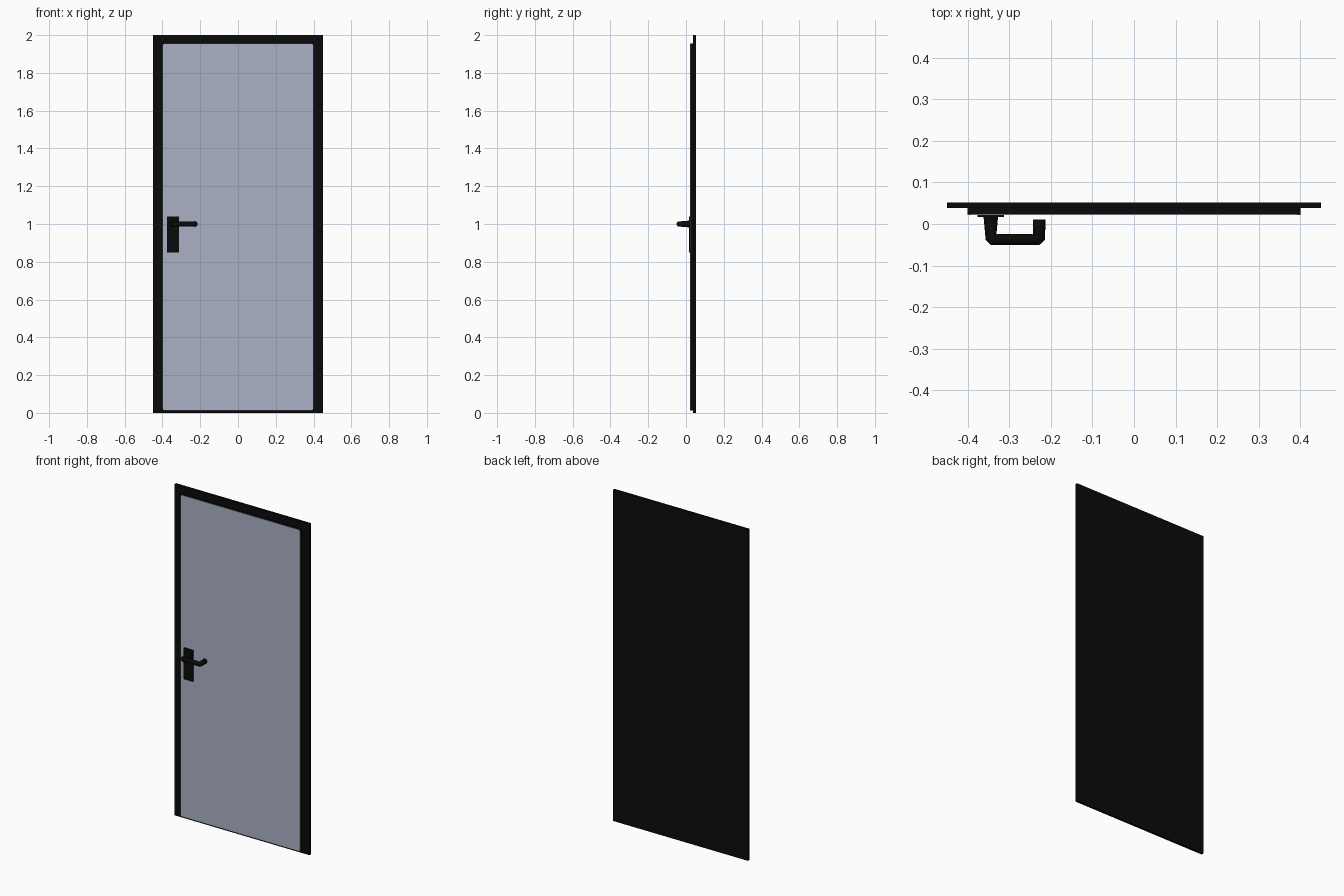
import bpy, bmesh, math
from mathutils import Vector

cube = bpy.data.objects.get("Cube")
if cube:
    bpy.data.objects.remove(cube, do_unlink=True)


def material(name, rgb):
    mat = bpy.data.materials.new(name)
    mat.use_nodes = True
    color = (*rgb, 1.0)
    mat.diffuse_color = color
    mat.node_tree.nodes["Principled BSDF"].inputs["Base Color"].default_value = color
    return mat


black = material("black", (0.003, 0.003, 0.003))
grey_blue = material("grey_blue", (0.41, 0.44, 0.56))


def add_object(name, bm, mat):
    bmesh.ops.recalc_face_normals(bm, faces=bm.faces)
    mesh = bpy.data.meshes.new(name)
    bm.to_mesh(mesh)
    bm.free()
    mesh.materials.append(mat)
    obj = bpy.data.objects.new(name, mesh)
    bpy.context.collection.objects.link(obj)
    return obj


def box(name, low, high, mat, chamfer=0):
    low, high = Vector(low), Vector(high)
    bm = bmesh.new()
    bmesh.ops.create_cube(bm, size=1)
    for v in bm.verts:
        v.co = (low + high) / 2 + v.co * (high - low)
    if chamfer:  # cut the four corners seen from the front
        edges = [e for e in bm.edges
                 if abs(e.verts[0].co.x - e.verts[1].co.x) < 1e-6
                 and abs(e.verts[0].co.z - e.verts[1].co.z) < 1e-6]
        bmesh.ops.bevel(bm, geom=edges, offset=chamfer, segments=1, affect='EDGES')
    return add_object(name, bm, mat)


def lever(name, sections, mat, sides=12):
    # each section: outer point, inner point (x, y) and half height
    bm = bmesh.new()
    rings = []
    for outer, inner, half in sections:
        outer, inner = Vector((*outer, 1.0)), Vector((*inner, 1.0))
        middle, arm = (outer + inner) / 2, (outer - inner) / 2
        ring = []
        for i in range(sides):
            a = math.tau * i / sides
            up = Vector((0, 0, half * math.sin(a)))
            ring.append(bm.verts.new(middle + arm * math.cos(a) + up))
        rings.append(ring)
    for a, b in zip(rings, rings[1:]):
        for i in range(sides):
            j = (i + 1) % sides
            bm.faces.new((a[i], a[j], b[j], b[i]))
    bm.faces.new(rings[0])
    bm.faces.new(rings[-1])
    return add_object(name, bm, mat)


# Frame with closed back, door leaf and its painted front
box("frame_panel", (-0.45, 0.038, 0), (0.45, 0.052, 2), black)
box("door_leaf", (-0.4, 0.024, 0.013), (0.4, 0.038, 1.955), black)
box("door_front", (-0.4, 0.022, 0.013), (0.4, 0.024, 1.955), grey_blue, 0.008)

# Handle
box("handle_plate", (-0.376, 0.017, 0.85), (-0.313, 0.022, 1.04), black)
handle = lever("handle_lever", [
    ((-0.362, 0.018), (-0.327, 0.018), 0.018),
    ((-0.357, -0.038), (-0.331, -0.026), 0.014),
    ((-0.345, -0.05), (-0.329, -0.024), 0.014),
    ((-0.227, -0.05), (-0.245, -0.024), 0.014),
    ((-0.214, -0.038), (-0.243, -0.026), 0.014),
    ((-0.213, 0.011), (-0.243, 0.011), 0.015),
], black)

bpy.ops.object.select_all(action='DESELECT')
handle.select_set(True)
bpy.context.view_layer.objects.active = handle
bpy.ops.object.shade_smooth_by_angle(angle=math.radians(35))
